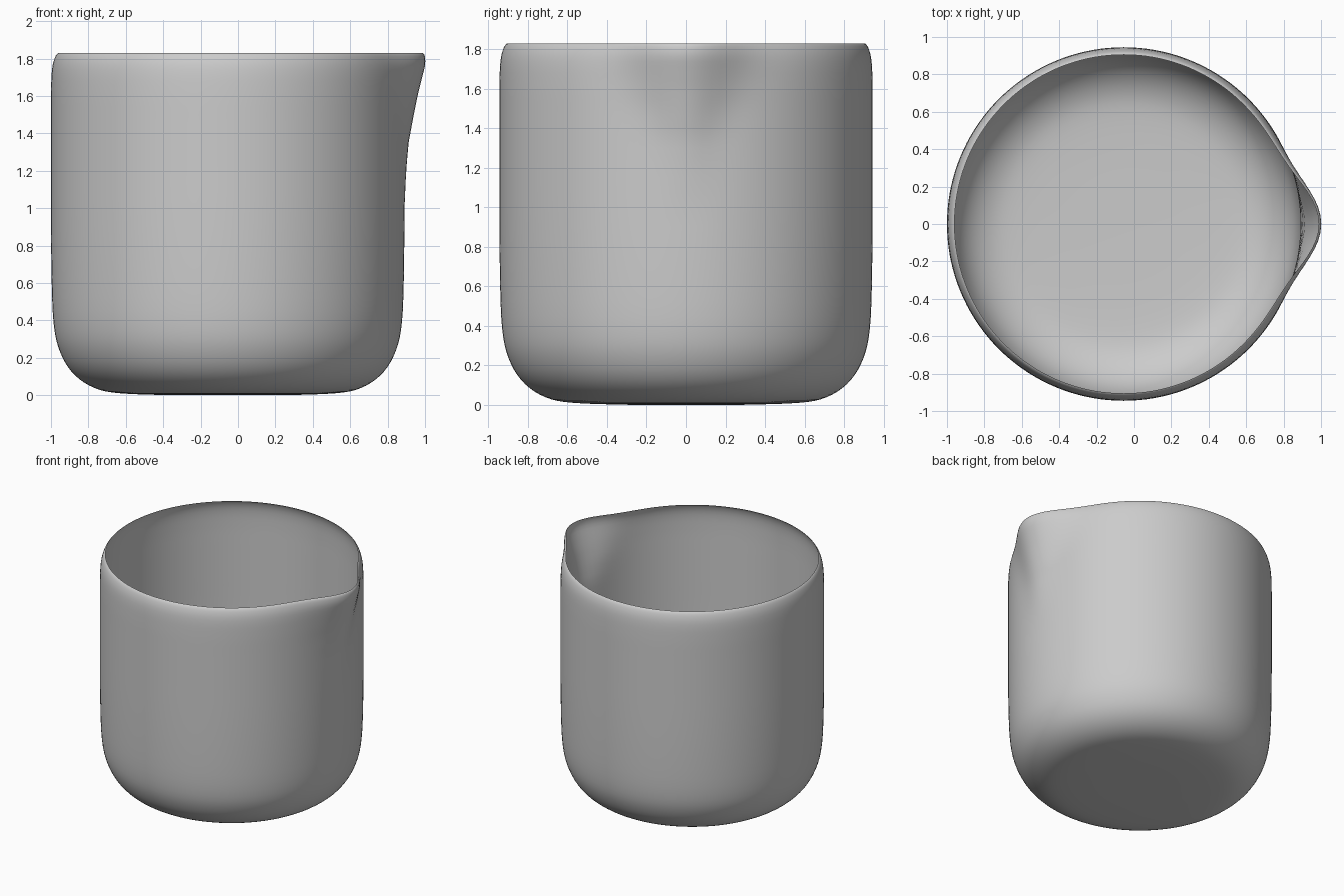
import bpy, bmesh, math

if "Cube" in bpy.data.objects:
    bpy.data.objects.remove(bpy.data.objects["Cube"])

SEGS = 144
CX = -0.055          # axis of the round body

# Body profile (radius, height) from floor edge to curled rim
PROFILE = [(0.28, 0.0), (0.45, 0.004), (0.57, 0.01), (0.65, 0.02), (0.71, 0.038),
           (0.765, 0.066), (0.815, 0.105), (0.855, 0.152), (0.885, 0.205),
           (0.91, 0.27), (0.926, 0.345), (0.936, 0.45), (0.941, 0.6),
           (0.944, 0.8), (0.945, 1.0), (0.945, 1.15), (0.945, 1.3), (0.945, 1.4),
           (0.945, 1.5), (0.945, 1.58), (0.944, 1.65), (0.942, 1.71),
           (0.936, 1.765), (0.925, 1.803), (0.915, 1.822), (0.905, 1.83)]

# Spout bulge by height: (z, outward push, angular width in degrees)
SPOUT = [(1.0, 0.0, 5), (1.2, 0.009, 5), (1.35, 0.022, 5.5), (1.5, 0.05, 7),
         (1.6, 0.07, 8.5), (1.7, 0.097, 9.7), (1.77, 0.121, 10.5), (1.83, 0.138, 11)]


def spout_at(z):
    for (z0, p0, w0), (z1, p1, w1) in zip(SPOUT, SPOUT[1:]):
        if z0 <= z <= z1:
            t = (z - z0) / (z1 - z0)
            return p0 + t * (p1 - p0), w0 + t * (w1 - w0)
    return 0.0, 5.0


def catmull(points, steps):
    pts = [points[0]] + points + [points[-1]]
    out = []
    for a, b, c, d in zip(pts, pts[1:], pts[2:], pts[3:]):
        for k in range(steps):
            t = k / steps
            out.append(tuple(0.5 * (2 * q + (r - p) * t + (2*p - 5*q + 4*r - s) * t**2
                             + (3*q - p - 3*r + s) * t**3)
                             for p, q, r, s in zip(a, b, c, d)))
    return out + [points[-1]]


# Thin open jug: rings lofted upward, pulled out at +x for the spout
bm = bmesh.new()
rings = []
for r, z in catmull(PROFILE, 2):
    push, width = spout_at(z)
    ring = []
    for i in range(SEGS):
        a = 2 * math.pi * i / SEGS
        deg = math.degrees(min(a, 2 * math.pi - a))
        rr = r + push * math.exp(-0.5 * (deg / width) ** 2)
        ring.append(bm.verts.new((CX + rr * math.cos(a), rr * math.sin(a), z)))
    rings.append(ring)
for lo, hi in zip(rings, rings[1:]):
    for i in range(SEGS):
        j = (i + 1) % SEGS
        bm.faces.new((lo[i], lo[j], hi[j], hi[i]))

# Flat floor
centre = bm.verts.new((CX, 0, 0))
for i in range(SEGS):
    bm.faces.new((centre, rings[0][(i + 1) % SEGS], rings[0][i]))
for f in bm.faces:
    f.smooth = True

mesh = bpy.data.meshes.new("jug_body")
bm.to_mesh(mesh)
bm.free()
jug = bpy.data.objects.new("jug_body", mesh)
bpy.context.collection.objects.link(jug)
